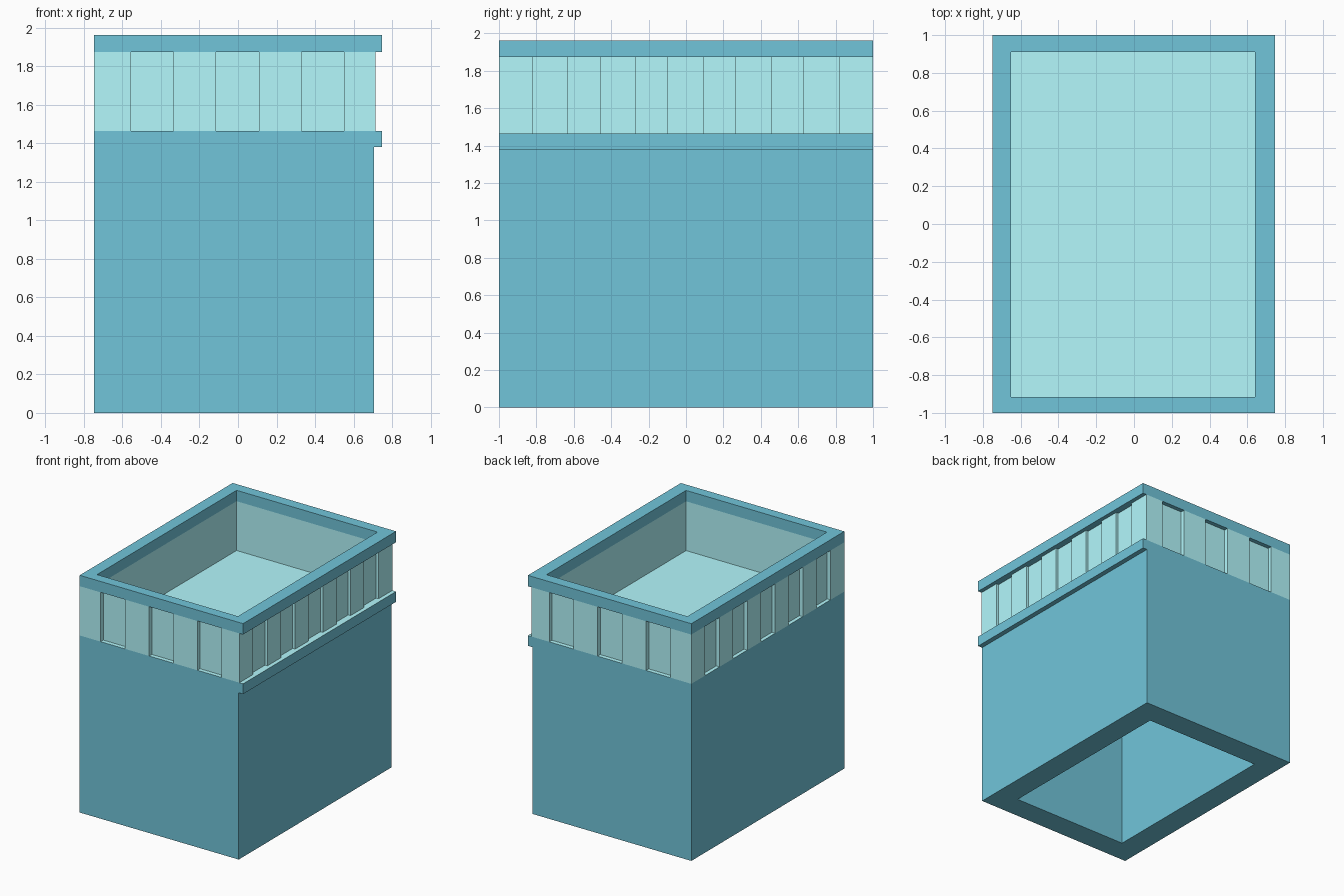
import bpy, bmesh
from mathutils import Vector

if "Cube" in bpy.data.objects:
    bpy.data.objects.remove(bpy.data.objects["Cube"])

Z_SILL, Z_RIM, Z_TOP = 1.465, 1.873, 1.963
X0, X1, X_BODY, X_BAND = -0.749, 0.747, 0.707, 0.713
INNER = [(-0.65, -0.915), (0.64, -0.915), (0.64, 0.91), (-0.65, 0.91)]


def material(name, color):
    m = bpy.data.materials.new(name)
    m.diffuse_color = color
    m.use_nodes = True
    m.node_tree.nodes["Principled BSDF"].inputs["Base Color"].default_value = m.diffuse_color
    return m


TEAL = material("teal", (0.165, 0.558, 0.70, 1))
PALE = material("pale_aqua", (0.451, 0.94, 0.98, 1))


def finish(bm, name, *mats):
    bmesh.ops.recalc_face_normals(bm, faces=bm.faces)
    me = bpy.data.meshes.new(name)
    bm.to_mesh(me)
    bm.free()
    for m in mats:
        me.materials.append(m)
    ob = bpy.data.objects.new(name, me)
    bpy.context.collection.objects.link(ob)
    return ob


def extrude(bm, faces, offset):
    geom = bmesh.ops.extrude_face_region(bm, geom=faces)["geom"]
    verts = [g for g in geom if isinstance(g, bmesh.types.BMVert)]
    bmesh.ops.translate(bm, verts=verts, vec=Vector(offset))


def ring(name, outline, z0, z1, mat):
    """Wall between a plan outline and the inner rectangle."""
    bm = bmesh.new()
    edges = []
    for loop in (outline, INNER):
        vs = [bm.verts.new((x, y, z0)) for x, y in loop]
        edges += [bm.edges.new((vs[i - 1], vs[i])) for i in range(len(vs))]
    bmesh.ops.triangle_fill(bm, edges=edges, use_beauty=True)
    extrude(bm, bm.faces[:], (0, 0, z1 - z0))
    return finish(bm, name, mat)


# Base: side profile with a ledge on the right, extruded front to back
bm = bmesh.new()
profile = [(X0, 0), (X_BODY, 0), (X_BODY, 1.38), (X1, 1.38), (X1, Z_SILL), (X0, Z_SILL)]
face = bm.faces.new([bm.verts.new((x, -1, z)) for x, z in profile])
extrude(bm, [face], (0, 2, 0))
bmesh.ops.recalc_face_normals(bm, faces=bm.faces)
for f in bm.faces:
    if f.normal.z > 0.9:
        f.material_index = 1  # pale floor and sill
# Hollow underside
bottom = next(f for f in bm.faces if f.normal.z < -0.9 and f.calc_center_median().z < 0.01)
bmesh.ops.inset_individual(bm, faces=[bottom], thickness=0.197, use_even_offset=True)
cap = bmesh.ops.extrude_discrete_faces(bm, faces=[bottom])["faces"][0]
bmesh.ops.translate(bm, verts=cap.verts[:], vec=(0, 0, Z_SILL - 0.01))
finish(bm, "base", TEAL, PALE)


# Panelled band: outline walked counter-clockwise with a notch per panel
def notched_side(start, end, spans, depth):
    a, b = Vector(start), Vector(end)
    d = (b - a).normalized()
    n = Vector((-d.y, d.x)) * depth  # inward
    axis = 0 if abs(d.x) > 0.5 else 1
    pts = [a]
    for s in sorted(spans, reverse=d[axis] < 0):
        lo, hi = s if d[axis] > 0 else s[::-1]
        p, q = a.copy(), a.copy()
        p[axis], q[axis] = lo, hi
        pts += [p, p + n, q + n, q]
    return [tuple(p) for p in pts]


short = [(c - 0.111, c + 0.111) for c in (-0.446, -0.002, 0.440)]
long = [(c - 0.093, c + 0.093) for c in (-0.727, -0.364, -0.003, 0.361, 0.725)]
corners = [(X0, -1), (X_BAND, -1), (X_BAND, 1), (X0, 1)]
sides = ((short, 0.035), (long, 0.022), (short, 0.035), (long, 0.03))
outline = []
for i, (spans, depth) in enumerate(sides):
    outline += notched_side(corners[i], corners[(i + 1) % 4], spans, depth)
ring("panelled_band", outline, Z_SILL, Z_RIM, PALE)

# Top rim, overhanging on the right
ring("top_rim", [(X0, -1), (X1, -1), (X1, 1), (X0, 1)], Z_RIM, Z_TOP, TEAL)
